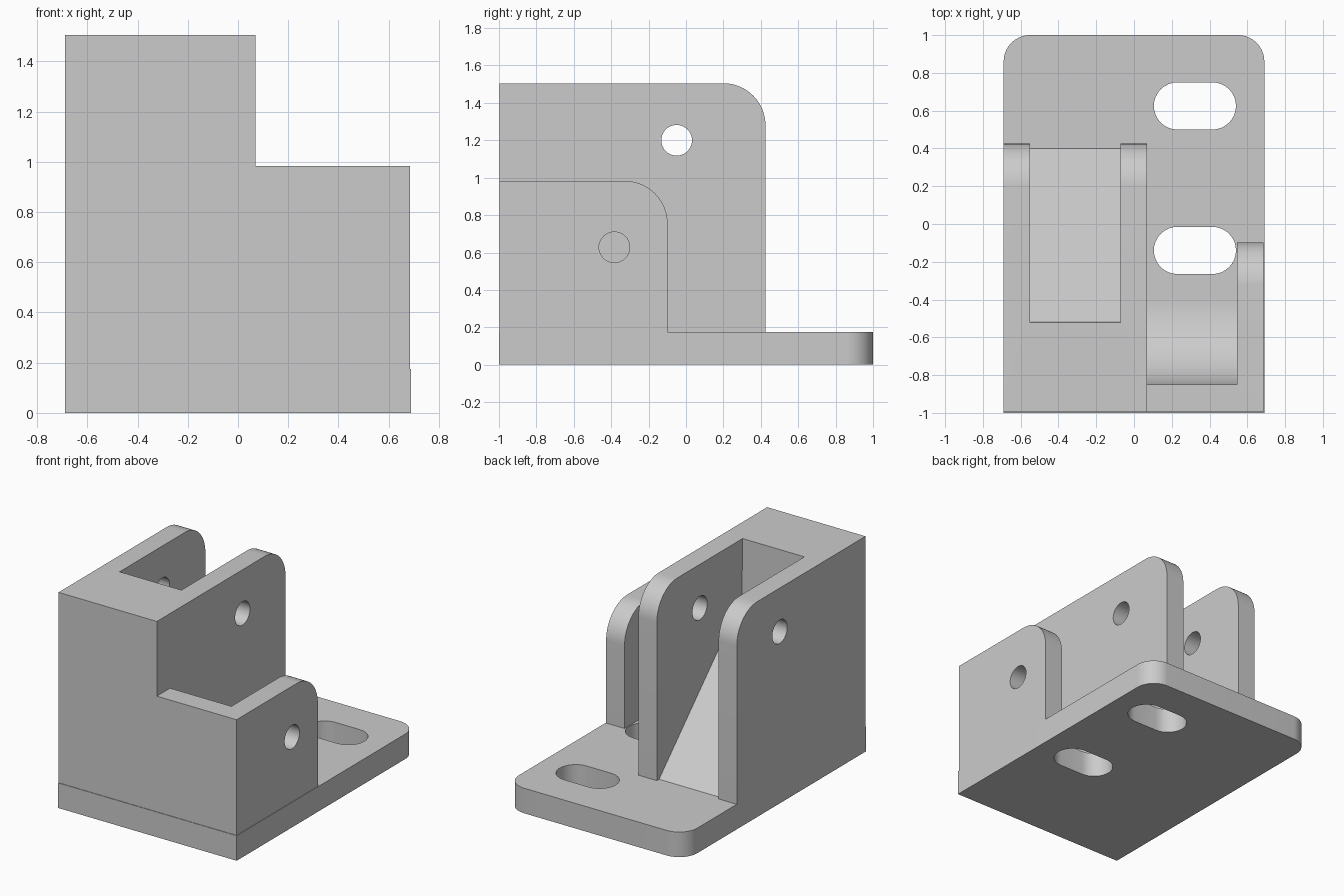
import bpy, bmesh, math
from mathutils import Vector

if "Cube" in bpy.data.objects:
    bpy.data.objects.remove(bpy.data.objects["Cube"], do_unlink=True)

grey = bpy.data.materials.new("plain grey")
grey.use_nodes = True
grey.diffuse_color = (0.6, 0.6, 0.6, 1)
grey.node_tree.nodes["Principled BSDF"].inputs["Base Color"].default_value = (0.6, 0.6, 0.6, 1)


def arc(cx, cy, r, start, end, steps=16):
    """Points along an arc, angles in degrees."""
    angles = [math.radians(start + (end - start) * i / steps) for i in range(steps + 1)]
    return [(cx + r * math.cos(a), cy + r * math.sin(a)) for a in angles]


def prism(name, outline, axis, lo, hi):
    """Extrude an outline: (y, z) along x, or (x, y) along z."""
    bm = bmesh.new()
    place = (lambda p: (lo, p[0], p[1])) if axis == "x" else (lambda p: (p[0], p[1], lo))
    face = bm.faces.new([bm.verts.new(place(p)) for p in outline])
    step = Vector((hi - lo, 0, 0)) if axis == "x" else Vector((0, 0, hi - lo))
    top = bmesh.ops.extrude_face_region(bm, geom=[face], use_keep_orig=True)["geom"]
    bmesh.ops.translate(bm, vec=step, verts=[v for v in top if isinstance(v, bmesh.types.BMVert)])
    bmesh.ops.recalc_face_normals(bm, faces=bm.faces)
    mesh = bpy.data.meshes.new(name)
    bm.to_mesh(mesh)
    bm.free()
    mesh.materials.append(grey)
    obj = bpy.data.objects.new(name, mesh)
    bpy.context.collection.objects.link(obj)
    return obj


def activate(obj):
    bpy.ops.object.select_all(action="DESELECT")
    obj.select_set(True)
    bpy.context.view_layer.objects.active = obj


def carve(obj, cutters):
    """Subtract the cutters, remove them and shade the curved faces."""
    activate(obj)
    for cutter in cutters:
        cutter.hide_render = True
        mod = obj.modifiers.new("cut", "BOOLEAN")
        mod.operation, mod.solver, mod.object = "DIFFERENCE", "EXACT", cutter
        bpy.ops.object.modifier_apply(modifier=mod.name)
        bpy.data.objects.remove(cutter, do_unlink=True)
    bpy.ops.object.shade_smooth_by_angle(angle=math.radians(30))


def side_profile(back, top, r):
    """Upright block with a rounded top back corner."""
    return [(FRONT, FLOOR), (back, FLOOR)] + arc(back - r, top - r, r, 0, 90) + [(FRONT, top)]


def pin_hole(y, z, lo, hi):
    return prism("hole_cutter", arc(y, z, 0.082, 0, 360, 40)[:-1], "x", lo, hi)


FLOOR, FRONT, BELOW = 0.175, -0.996, 0.1

# Base plate with rounded back corners and two slots
base = prism("base_plate",
             [(-0.69, -1), (0.69, -1)] + arc(0.55, 0.86, 0.14, 0, 90)
             + arc(-0.55, 0.86, 0.14, 90, 180), "z", 0, FLOOR)
slots = [prism("slot_cutter",
               arc(0.415, y, 0.125, -90, 90) + arc(0.23, y, 0.125, 90, 270), "z", -0.1, 0.3)
         for y in (0.625, -0.14)]
carve(base, slots)

# Tall clevis: two cheeks around a pocket with a sloping floor
tall = prism("tall_clevis", side_profile(0.425, 1.505, 0.225), "x", -0.69, 0.07)
ramp = prism("ramp_cutter",
             [(0.4, BELOW), (0.4, FLOOR), (-0.515, 1.09), (-0.525, 1.7), (0.6, 1.7), (0.6, BELOW)],
             "x", -0.55, -0.072)
carve(tall, [ramp, pin_hole(-0.05, 1.2, -0.8, 0.2)])

# Short clevis: one cheek beside a pocket with a concave floor
short = prism("short_clevis", side_profile(-0.098, 0.983, 0.23), "x", 0.07, 0.686)
hollow = prism("hollow_cutter",
               [(-0.4, BELOW)] + arc(-0.4, FLOOR + 0.45, 0.45, 270, 180, 24)
               + [(-0.85, 1.2), (0.1, 1.2), (0.1, BELOW)], "x", 0, 0.544)
carve(short, [hollow, pin_hole(-0.383, 0.628, 0.3, 0.8)])
